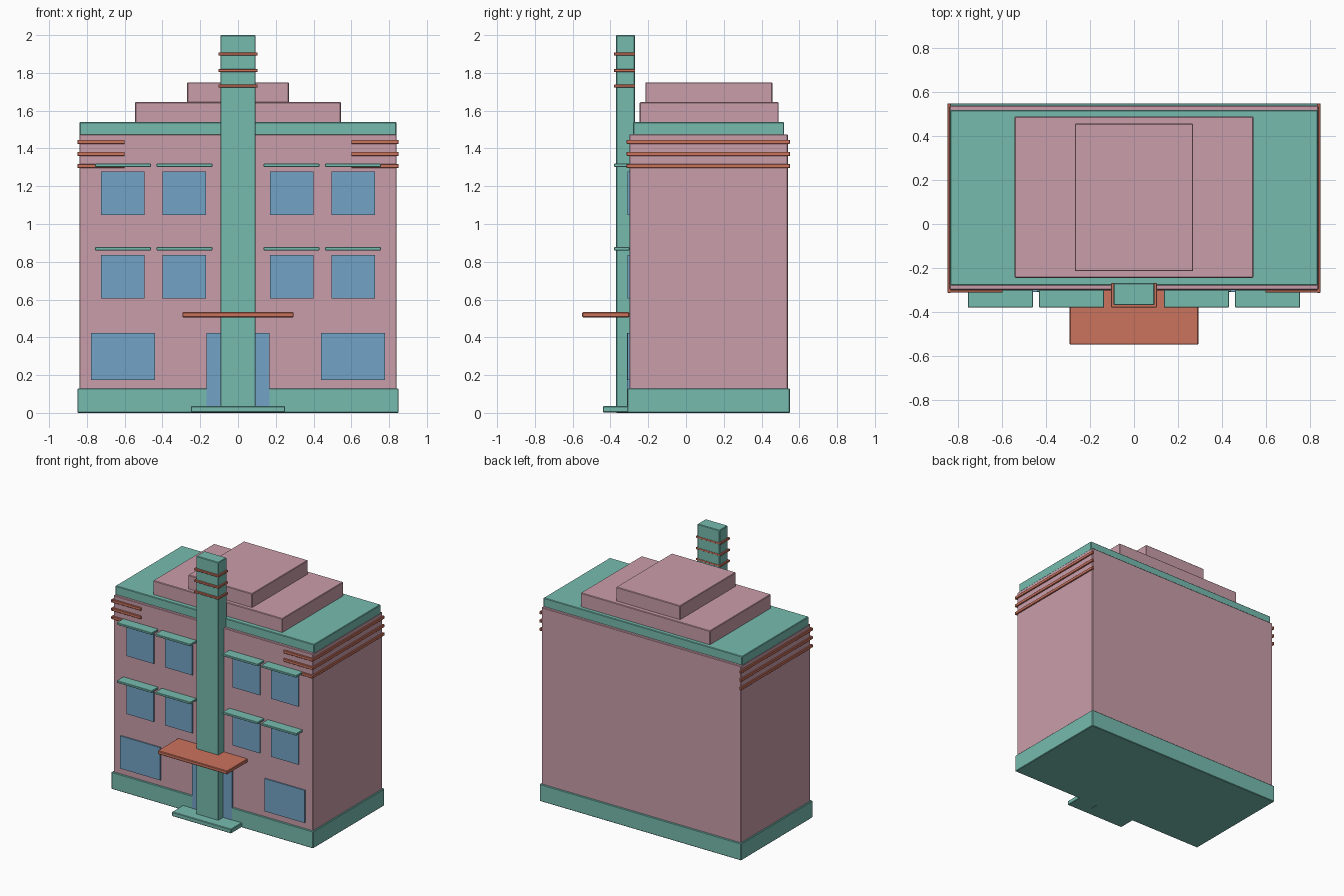
import bpy
import bmesh

cube = bpy.data.objects.get("Cube")
if cube:
    bpy.data.objects.remove(cube, do_unlink=True)


def material(name, rgb):
    mat = bpy.data.materials.new(name)
    mat.use_nodes = True
    mat.diffuse_color = (*rgb, 1)
    mat.node_tree.nodes["Principled BSDF"].inputs["Base Color"].default_value = (*rgb, 1)
    return mat


PINK = material("dusty pink", (0.59, 0.34, 0.40))
TEAL = material("sea green", (0.18, 0.50, 0.43))
CORAL = material("coral", (0.60, 0.17, 0.11))
BLUE = material("window blue", (0.17, 0.36, 0.56))


def box(name, mat, xs, ys, zs, bevel=0.004):
    """Box spanning the given ranges, with a fine bevel if asked for."""
    bm = bmesh.new()
    bmesh.ops.create_cube(bm, size=1)
    for v in bm.verts:
        v.co = [r[0] if c < 0 else r[1] for c, r in zip(v.co, (xs, ys, zs))]
    mesh = bpy.data.meshes.new(name)
    bm.to_mesh(mesh)
    bm.free()
    mesh.materials.append(mat)
    obj = bpy.data.objects.new(name, mesh)
    bpy.context.collection.objects.link(obj)
    if bevel:
        mod = obj.modifiers.new("edge", "BEVEL")
        mod.width = bevel
        mod.segments = 1
    return obj


def pair(name, mat, xs, ys, zs, bevel=0):
    """The same box on the left and mirrored to the right."""
    box("left_" + name, mat, xs, ys, zs, bevel)
    box("right_" + name, mat, (-xs[1], -xs[0]), ys, zs, bevel)


WALL = -0.30  # front wall plane

# Main masses and stepped roof
box("building_body", PINK, (-0.84, 0.84), (WALL, 0.54), (0.003, 1.475))
box("plinth", TEAL, (-0.85, 0.85), (-0.31, 0.55), (0, 0.13))
box("roof_slab", TEAL, (-0.838, 0.838), (-0.28, 0.52), (1.47, 1.54))
box("lower_roof_tier", PINK, (-0.545, 0.545), (-0.245, 0.49), (1.535, 1.645))
box("upper_roof_tier", PINK, (-0.27, 0.27), (-0.215, 0.457), (1.64, 1.75))

# Central pylon with rings
box("pylon", TEAL, (-0.093, 0.093), (-0.37, -0.27), (0, 2))
for i, z in enumerate((1.73, 1.813, 1.9)):
    box(f"pylon_ring_{i + 1}", CORAL, (-0.104, 0.104), (-0.381, -0.269),
        (z - 0.008, z + 0.008), 0.002)

# Entrance
box("entrance_canopy", CORAL, (-0.294, 0.294), (-0.55, WALL), (0.506, 0.533))
box("entrance_step", TEAL, (-0.25, 0.25), (-0.44, -0.305), (0.003, 0.036))
box("entrance_door", BLUE, (-0.168, 0.168), (-0.312, WALL), (0.036, 0.424), 0)

# Ground floor windows
pair("shop_window", BLUE, (0.44, 0.777), (-0.309, WALL), (0.175, 0.424))

# Upper windows with thin sun shades
for floor, z in (("first", 0.605), ("second", 1.047)):
    for place, x in (("inner", 0.17), ("outer", 0.495)):
        pair(f"{floor}_floor_{place}_window", BLUE, (x, x + 0.23),
             (-0.309, WALL), (z, z + 0.23))
        pair(f"{floor}_floor_{place}_shade", TEAL, (x - 0.034, x + 0.262),
             (-0.38, WALL), (z + 0.256, z + 0.272), 0.002)

# Speed stripes wrapping the upper corners
for i, z in enumerate((1.307, 1.371, 1.435)):
    zs = (z - 0.011, z + 0.011)
    pair(f"side_stripe_{i + 1}", CORAL, (0.835, 0.85), (-0.314, 0.55), zs, 0.002)
    pair(f"front_stripe_{i + 1}", CORAL, (0.60, 0.849), (-0.313, WALL), zs, 0.002)
